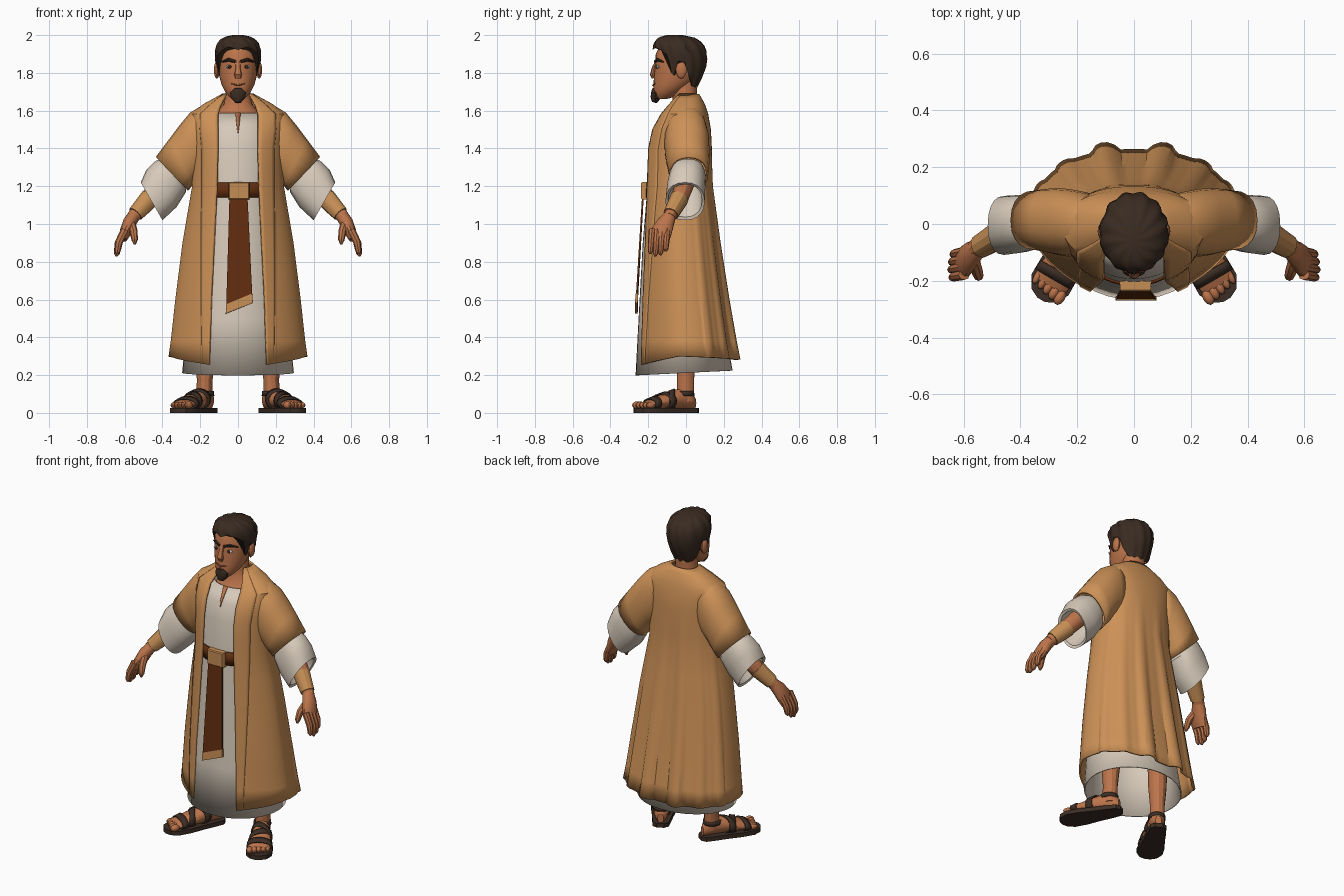
import bpy, bmesh, math
from mathutils import Vector, Matrix

pi = math.pi


def material(name, rgb):
    m = bpy.data.materials.new(name)
    m.diffuse_color = (*rgb, 1)
    return m


COAT = material("coat_tan", (0.61, 0.285, 0.095))
ROBE = material("robe_cream", (0.68, 0.59, 0.49))
SASH = material("sash_brown", (0.12, 0.027, 0.005))
TRIM = material("leather_tan", (0.56, 0.27, 0.09))
SKIN = material("skin", (0.50, 0.175, 0.07))
HAIR = material("hair_dark", (0.042, 0.024, 0.015))
SANDAL = material("sandal_dark", (0.045, 0.027, 0.019))
WHITE = material("eye_white", (0.75, 0.68, 0.6))
LIP = material("lip", (0.33, 0.10, 0.045))


def grid(name, rows, mat, closed=True, cap=False, mirror=False, thick=0, M=None):
    """Skin rows of points into a surface."""
    bm = bmesh.new()
    vs = [[bm.verts.new(M @ Vector(p) if M else Vector(p)) for p in r] for r in rows]
    n = len(vs[0])
    for a, b in zip(vs, vs[1:]):
        for i in range(n if closed else n - 1):
            j = (i + 1) % n
            bm.faces.new((a[i], a[j], b[j], b[i]))
    if cap:
        bm.faces.new(vs[0])
        bm.faces.new(vs[-1])
    bmesh.ops.recalc_face_normals(bm, faces=bm.faces)
    me = bpy.data.meshes.new(name)
    bm.to_mesh(me)
    bm.free()
    me.materials.append(mat)
    ob = bpy.data.objects.new(name, me)
    bpy.context.collection.objects.link(ob)
    if thick:
        s = ob.modifiers.new("thickness", 'SOLIDIFY')
        s.thickness, s.offset = thick, 0
    if mirror:
        ob.modifiers.new("mirror", 'MIRROR')
    return ob


def prof(tab, k):
    """Interpolate the columns of a table keyed by its first column."""
    if k <= tab[0][0]:
        return tab[0][1:]
    for a, b in zip(tab, tab[1:]):
        if k <= b[0]:
            f = (k - a[0]) / (b[0] - a[0])
            return [u + (v - u) * f for u, v in zip(a[1:], b[1:])]
    return tab[-1][1:]


def around(z, X, yf, yb, t, p=1.0, off=0.0):
    """Point on a rounded section, t = 0 at the front."""
    s, c = math.sin(t), math.cos(t)
    return ((X + off) * math.copysign(abs(s) ** p, s),
            (yf + yb) / 2 - ((yb - yf) / 2 + off) * math.copysign(abs(c) ** p, c), z)


def stack(name, tab, mat, n=32, tilt=0, **kw):
    """Rounded sections stacked in z; tilt slopes the lowest one."""
    rows = [[around(*r, 2 * pi * i / n) for i in range(n)] for r in tab]
    rows[0] = [(x, y, z + tilt * y) for x, y, z in rows[0]]
    return grid(name, rows, mat, **kw)


def tube(name, path, mat, n=12, ref=(0, 1, 0), **kw):
    """Tube along (x, y, z, a, b); b is the radius along ref."""
    P = [Vector(q[:3]) for q in path]
    rows = []
    for i, q in enumerate(path):
        d = (P[min(i + 1, len(P) - 1)] - P[max(i - 1, 0)]).normalized()
        v = Vector(ref)
        v = (v - d * v.dot(d)).normalized()
        u = d.cross(v)
        rows.append([P[i] + u * q[3] * math.cos(2 * pi * k / n) + v * q[4] * math.sin(2 * pi * k / n)
                     for k in range(n)])
    return grid(name, rows, mat, cap=True, **kw)


def ball(name, c, r, mat, n=14, **kw):
    rows = []
    for j in range(9):
        a = -pi / 2 + 0.08 + (pi - 0.16) * j / 8
        rows.append([(c[0] + r[0] * math.cos(a) * math.cos(2 * pi * i / n),
                      c[1] + r[1] * math.cos(a) * math.sin(2 * pi * i / n),
                      c[2] + r[2] * math.sin(a)) for i in range(n)])
    return grid(name, rows, mat, cap=True, **kw)


def sleeve(name, rings, mat, n=20, **kw):
    """Rings given by top x,z, bottom x,z, centre y and half depth."""
    rows = []
    for tx, tz, bx, bz, cy, ry in rings:
        row = []
        for i in range(n):
            c, s = math.cos(2 * pi * i / n), math.sin(2 * pi * i / n)
            c, s = math.copysign(abs(c) ** .88, c), math.copysign(abs(s) ** .88, s)
            row.append(((tx + bx) / 2 + (tx - bx) / 2 * c, cy + ry * s, (tz + bz) / 2 + (tz - bz) / 2 * c))
        rows.append(row)
    return grid(name, rows, mat, mirror=True, **kw)


# Inner robe with a short neck slit
stack("robe", [(0.212, .292, -.263, .243), (0.5, .262, -.247, .19), (0.9, .22, -.225, .15),
               (1.2, .2, -.2, .12), (1.4, .2, -.19, .12), (1.5, .19, -.165, .115),
               (1.585, .14, -.115, .085)], ROBE, n=40, tilt=.05, thick=.008)
grid("neck_slit", [[(-.014, -.123, 1.59), (.014, -.123, 1.59)], [(-.005, -.171, 1.505), (.005, -.171, 1.505)],
                   [(-.001, -.178, 1.48), (.001, -.178, 1.48)]], SKIN, closed=False, thick=.006)

# Open coat: z, half width, front y, back y, opening x, band outer x, front squareness
COAT_TAB = [(0.27, .362, -.268, .258, .15, .185, 1.2), (0.6, .326, -.256, .208, .14, .19, 1.2),
            (0.9, .288, -.24, .168, .125, .19, 1.2), (1.2, .237, -.224, .134, .11, .185, 1.1),
            (1.4, .235, -.208, .131, .105, .185, 1), (1.5, .24, -.18, .126, .105, .195, .9),
            (1.58, .245, -.132, .112, .105, .195, .88), (1.63, .18, -.09, .096, .09, .14, .85),
            (1.685, .08, -.045, .065, .06, .072, .85)]
LEVELS = [.27, .38, .5, .6, .75, .9, 1.05, 1.2, 1.3, 1.4, 1.45, 1.5, 1.54, 1.58, 1.605, 1.63, 1.66, 1.685]
HEM = [(0, .25), (.5, .255), (1.4, .3), (pi, .28)]


def coat_rows(n, band):
    rows = []
    for z in LEVELS:
        X, yf, yb, g, g2, pf = prof(COAT_TAB, z)
        t0, t1 = (math.asin(min(1, v / X) ** (1 / pf)) for v in (g, g2))
        if not band:
            t1 = 2 * pi - t0
        row = []
        for i in range(n + 1):
            t = t0 + (t1 - t0) * i / n
            u = abs(t - pi)
            # one strong box pleat each side of the back, then fainter ones
            amp = .027 if u < .45 else .01 if u < 1.2 else 0
            fold = amp * max(0, 1.4 - z) * max(0, -math.cos(14 * u)) ** .5
            zz = z + (prof(HEM, min(t, 2 * pi - t))[0] - .27 if z < .3 else 0)
            p = pf if math.cos(t) > 0 else .85
            row.append(around(zz, X, yf, yb, t, p, fold + (.005 if band else 0)))
        rows.append(row)
    return rows


grid("coat", coat_rows(112, False), COAT, closed=False, thick=.012)
grid("coat_front_band", coat_rows(5, True), COAT, closed=False, thick=.012, mirror=True)

# Sleeves and turned cuffs
sleeve("coat_sleeve", [(.14, 1.638, .15, 1.3, .005, .095), (.2, 1.615, .18, 1.28, .005, .105),
                       (.25, 1.585, .205, 1.26, .004, .113), (.3, 1.525, .225, 1.235, .008, .112),
                       (.36, 1.445, .245, 1.21, .012, .106), (.43, 1.352, .268, 1.18, .014, .098)],
       COAT, thick=.012)
sleeve("cuff", [(.40, 1.345, .28, 1.22, .01, .085), (.435, 1.335, .275, 1.17, .008, .096),
                (.485, 1.288, .325, 1.09, .0, .102), (.515, 1.22, .4, 1.02, -.005, .104),
                (.503, 1.21, .402, 1.037, -.005, .09), (.45, 1.26, .34, 1.12, 0, .083),
                (.4, 1.3, .3, 1.19, .005, .06)], ROBE)

# Belt, buckle and hanging sash
stack("belt", [(1.14, .2, -.215, .12), (1.22, .2, -.213, .12)], SASH, thick=.01)
grid("buckle", [[(x, y, z) for x, z in ((-.05, 1.13), (.06, 1.13), (.06, 1.222), (-.05, 1.222))]
                for y in (-.2, -.232)] +
     [[(x, -.238, z) for x, z in ((-.046, 1.135), (.056, 1.135), (.056, 1.217), (-.046, 1.217))]], TRIM, cap=True)
grid("sash", [[(-.045, -.228, 1.15), (.05, -.228, 1.15)],
              [(-.062, -.26, .575), (.075, -.26, .632)]], SASH, closed=False, thick=.009)
grid("sash_trim", [[(-.062, -.26, .575), (.075, -.26, .632)],
                   [(-.065, -.263, .525), (.079, -.263, .583)]], TRIM, closed=False, thick=.014)

# Arms, bracers and hands
tube("forearm", [(.39, .0, 1.23, .053, .053), (.46, -.03, 1.147, .049, .048),
                 (.51, -.06, 1.09, .04, .038), (.558, -.088, 1.035, .034, .034)], SKIN, mirror=True)
tube("bracer", [(.468, -.035, 1.137, .052, .051), (.505, -.058, 1.094, .048, .046),
                (.543, -.08, 1.053, .042, .042)], TRIM, n=12, mirror=True)
tube("palm", [(.548, -.083, 1.047, .033, .032), (.573, -.105, 1.01, .036, .045),
              (.594, -.13, .96, .032, .056), (.61, -.139, .92, .022, .052)], SKIN, n=14, mirror=True)
for i, length in enumerate((.85, 1, 1.05, .95)):
    y = -.098 - .027 * i
    tube("finger", [(.598, y, .97, .022, .018), (.604 + .028 * length, y - .006, .965 - .065 * length, .02, .017),
                    (.604 + .036 * length, y - .009, .965 - .115 * length, .016, .014),
                    (.604 + .038 * length, y - .01, .965 - .13 * length, .006, .006)], SKIN, n=8, mirror=True)
tube("thumb", [(.568, -.115, 1.01, .024, .024), (.552, -.168, .96, .021, .021),
               (.547, -.184, .915, .017, .017), (.546, -.187, .893, .006, .006)], SKIN, n=8, mirror=True)

# Legs and sandalled feet, turned outwards
tube("leg", [(.175, 0, .5, .058, .06), (.175, 0, .3, .053, .055), (.176, -.002, .18, .042, .045),
             (.177, -.004, .06, .043, .047)], SKIN, mirror=True)
F = Matrix.Translation((.178, -.01, 0)) @ Matrix.Rotation(math.radians(30), 4, 'Z')
side = [(.078, .022), (.058, .046), (0, .054), (-.08, .062), (-.16, .074), (-.235, .075), (-.28, .05), (-.297, .015)]
outline = [(w, y) for y, w in side] + [(-w, y) for y, w in reversed(side)]
grid("sole", [[(x, y, z) for x, y in outline] for z in (0, .026)], SANDAL, cap=True, mirror=True, M=F)
FOOT = [(-.24, .062, .035), (-.2, .067, .053), (-.13, .06, .077), (-.06, .049, .1),
        (0, .043, .11), (.04, .037, .095), (.064, .018, .06)]


def foot_ring(y, off=0.0, lean=0.0):
    w, h = prof(FOOT, y)
    return [((w + off) * math.cos(a), y + lean * math.cos(a), .022 + h / 2 + (h / 2 + off) * math.sin(a))
            for a in (2 * pi * i / 18 for i in range(18))]


grid("foot", [foot_ring(r[0]) for r in FOOT], SKIN, cap=True, mirror=True, M=F)
for y, lean in ((-.195, 0), (-.125, .025), (-.075, -.03)):
    grid("foot_strap", [foot_ring(y - .018, .004, lean), foot_ring(y + .018, .004, lean)],
         SANDAL, mirror=True, thick=.008, M=F)
stack("ankle_strap", [(.09, .047, -.052, .053), (.115, .046, -.05, .05)], SANDAL, n=18,
      mirror=True, thick=.008, M=F)
for i in range(5):
    ball("toe", (-.052 + .026 * i, -.256 + .006 * i, .041), (.019 - .0015 * i, .03, .02 - .001 * i),
         SKIN, n=10, mirror=True, M=F)

# Neck and head
stack("neck", [(1.55, .13, -.125, .07), (1.59, .115, -.095, .062), (1.635, .075, -.074, .058),
               (1.68, .066, -.07, .058), (1.78, .066, -.07, .06)], SKIN, n=24)
stack("head", [(1.662, .03, -.16, -.1), (1.675, .046, -.17, -.06), (1.7, .068, -.175, -.02),
               (1.735, .086, -.172, .03), (1.78, .099, -.17, .07), (1.84, .105, -.163, .085),
               (1.9, .104, -.16, .09), (1.95, .088, -.135, .08), (1.98, .045, -.09, .04)], SKIN, cap=True)
HAIR_TAB = [(1.70, .085, -.1, .045), (1.76, .103, -.15, .075), (1.82, .112, -.165, .103),
            (1.88, .119, -.168, .113), (1.92, .121, -.174, .107), (1.955, .111, -.17, .09),
            (1.98, .088, -.153, .06), (1.993, .06, -.13, .025), (2.0, .025, -.095, -.02)]
HAIRLINE = [(0, 1.922), (.45, 1.938), (.85, 1.915), (1.1, 1.89), (1.2, 1.80), (1.35, 1.78), (1.45, 1.865),
            (1.75, 1.855), (1.95, 1.79), (2.3, 1.73), (pi, 1.715)]
rows = []
for s in (0, .2, .4, .55, .7, .8, .88, .95, 1):
    row = []
    for i in range(72):
        t = 2 * pi * i / 72
        low = prof(HAIRLINE, min(t, 2 * pi - t))[0]
        z = low + (2.0 - low) * s
        # combed locks
        row.append(around(z, *prof(HAIR_TAB, z), t, 1, .004 * math.cos(12 * t + 5 * s)))
    rows.append(row)
grid("hair", rows, HAIR, cap=True)

# Face details
tube("nose", [(0, -.155, 1.862, .011, .008), (0, -.17, 1.825, .013, .012), (0, -.178, 1.79, .02, .014),
              (0, -.172, 1.772, .016, .01)], SKIN, n=10)
ball("ear", (.112, -.025, 1.815), (.016, .029, .045), SKIN, mirror=True)
ball("eye", (.046, -.149, 1.833), (.019, .009, .01), WHITE, mirror=True)
ball("iris", (.045, -.156, 1.833), (.01, .005, .01), HAIR, mirror=True)
tube("eyebrow", [(.014, -.164, 1.86, .008, .006), (.05, -.152, 1.87, .01, .008),
                 (.085, -.12, 1.858, .004, .004)], HAIR, n=8, mirror=True)
tube("mouth", [(-.038, -.164, 1.744, .003, .003), (0, -.174, 1.734, .005, .005),
               (.038, -.164, 1.744, .003, .003)], LIP, n=8)
tube("goatee", [(0, -.172, 1.72, .018, .008), (0, -.163, 1.695, .042, .024),
                (0, -.16, 1.668, .038, .027), (0, -.168, 1.643, .016, .013)], HAIR)

# Smooth shading with crisp edges, keeping the cloth strips flat
bpy.ops.object.select_all(action='SELECT')
for ob in ("sash", "sash_trim", "buckle"):
    bpy.data.objects[ob].select_set(False)
bpy.context.view_layer.objects.active = bpy.data.objects["coat"]
bpy.ops.object.shade_smooth_by_angle(angle=math.radians(30))
